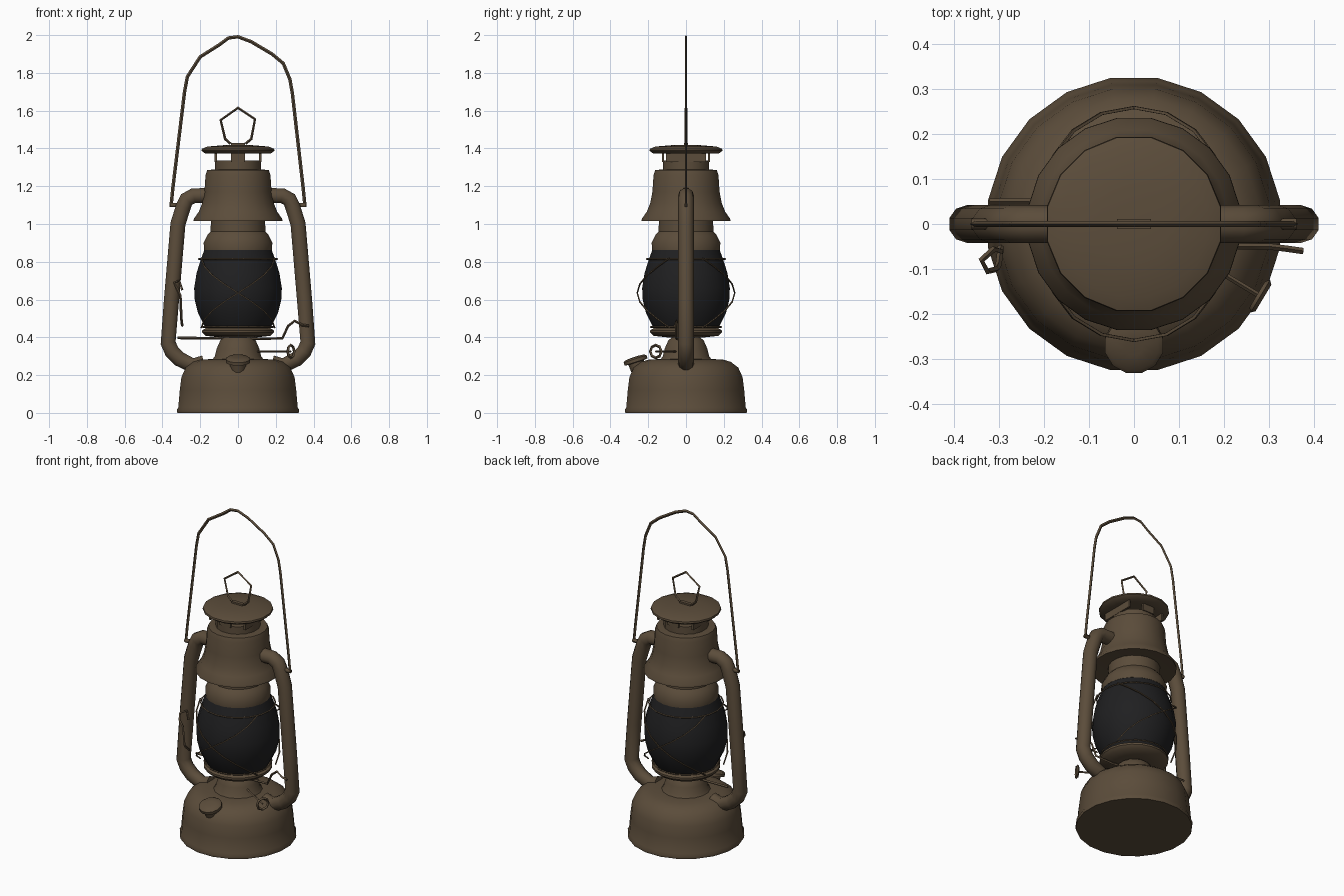
import bpy, bmesh, math
from mathutils import Vector, Matrix

cube = bpy.data.objects.get("Cube")
if cube:
    bpy.data.objects.remove(cube, do_unlink=True)


def material(name, rgb):
    m = bpy.data.materials.new(name)
    m.use_nodes = True
    m.diffuse_color = (*rgb, 1)
    m.node_tree.nodes["Principled BSDF"].inputs["Base Color"].default_value = (*rgb, 1)
    return m


BROWN = material("aged brown metal", (0.105, 0.073, 0.043))
DARK = material("smoky dark glass", (0.014, 0.014, 0.015))


def finish(ob, mat=BROWN, angle=40):
    bpy.context.scene.collection.objects.link(ob)
    ob.data.materials.clear()
    ob.data.materials.append(mat)
    bpy.ops.object.select_all(action='DESELECT')
    ob.select_set(True)
    bpy.context.view_layer.objects.active = ob
    bpy.ops.object.shade_smooth_by_angle(angle=math.radians(angle))
    return ob


def lathe(name, profile, sides=20, mat=BROWN, matrix=None):
    """Closed solid of revolution from (radius, height) pairs."""
    bm = bmesh.new()
    rings = []
    for r, z in profile:
        angles = [2 * math.pi * (i + 0.5) / sides for i in range(sides)]
        rings.append([bm.verts.new((r * math.cos(a), r * math.sin(a), z)) for a in angles])
    for a, b in zip(rings, rings[1:]):
        for i in range(sides):
            j = (i + 1) % sides
            bm.faces.new((a[i], a[j], b[j], b[i]))
    bm.faces.new(rings[0][::-1])
    bm.faces.new(rings[-1])
    bmesh.ops.recalc_face_normals(bm, faces=bm.faces)
    me = bpy.data.meshes.new(name)
    if matrix:
        bm.transform(matrix)
    bm.to_mesh(me)
    bm.free()
    return finish(bpy.data.objects.new(name, me), mat)


def tube(name, points, radius, sides=6, closed=False):
    """Round tube or wire along a path."""
    cu = bpy.data.curves.new(name, 'CURVE')
    cu.dimensions = '3D'
    cu.bevel_depth = radius
    cu.bevel_resolution = max(0, sides // 2 - 2)
    cu.use_fill_caps = True
    sp = cu.splines.new('POLY')
    sp.points.add(len(points) - 1)
    for p, co in zip(sp.points, points):
        p.co = (*co, 1)
    sp.use_cyclic_u = closed
    tmp = bpy.data.objects.new(name, cu)
    me = bpy.data.meshes.new_from_object(tmp)
    bpy.data.objects.remove(tmp)
    return finish(bpy.data.objects.new(name, me), angle=60)


def box(name, center, size):
    bm = bmesh.new()
    bmesh.ops.create_cube(bm, size=1, matrix=Matrix.Translation(center) @ Matrix.Diagonal((*size, 1)))
    me = bpy.data.meshes.new(name)
    bm.to_mesh(me)
    bm.free()
    return finish(bpy.data.objects.new(name, me))


# Fuel tank and burner
lathe("fuel_tank", [(.325, 0), (.328, .015), (.32, .03), (.312, .12), (.303, .19),
                    (.28, .24), (.24, .27), (.2, .282), (.14, .285)])
lathe("burner_cone", [(.14, .28), (.125, .3), (.115, .34), (.095, .385), (.075, .4), (.075, .42)], 16)
lathe("globe_seat", [(.1, .4), (.175, .408), (.192, .425), (.192, .437), (.17, .45)])

# Glass globe
lathe("glass_globe", [(.165, .435), (.185, .47), (.215, .53), (.232, .6), (.235, .66),
                      (.222, .74), (.2, .81), (.18, .865)], 20, DARK)

# Collar, chimney hood and vented cap
lathe("globe_collar", [(.17, .858), (.182, .862), (.184, .9), (.165, .94), (.147, .96), (.145, 1.03)])
lathe("chimney_hood", [(.14, 1.025), (.238, 1.015), (.237, 1.027), (.21, 1.065), (.192, 1.11),
                       (.18, 1.17), (.174, 1.26), (.165, 1.285), (.12, 1.29)])
lathe("chimney_neck", [(.125, 1.28), (.125, 1.335), (.1, 1.337)], 16)
for s, side in ((1, "left"), (-1, "right")):
    box(side + "_vent_wall", (s * .118, 0, 1.357), (.012, .21, .055))
for s, side in ((-1, "front"), (1, "back")):
    box(side + "_vent_post", (0, s * .122, 1.357), (.075, .012, .055))
lathe("chimney_cap", [(.125, 1.372), (.178, 1.374), (.197, 1.388), (.195, 1.398),
                      (.165, 1.41), (.08, 1.417), (.04, 1.419)], 16)
box("loop_mount", (0, 0, 1.42), (.075, .022, .018))
tube("cap_loop", [(-.04, 0, 1.425), (-.068, 0, 1.45), (-.092, 0, 1.55), (0, 0, 1.615),
                  (.09, 0, 1.555), (.07, 0, 1.45), (.04, 0, 1.425)], .007, 4)

# Side air tubes, mirrored
for s, side in ((1, "left"), (-1, "right")):
    path = [(.15, 1.15), (.235, 1.15), (.272, 1.13), (.29, 1.09), (.318, 1.0),
            (.352, .6), (.37, .37), (.35, .325), (.31, .285), (.24, .25), (.18, .265)]
    tube(side + "_air_tube", [(s * x, 0, z) for x, z in path], .042, 10)
    tube(side + "_handle_ear", [(s * .31, 0, 1.1), (s * .36, 0, 1.1)], .012, 6)

# Carrying handle
bail = [(-.355, 1.09), (-.345, 1.19), (-.283, 1.7), (-.268, 1.78), (-.2, 1.885), (-.1, 1.948),
        (-.05, 1.985), (0, 1.991), (.07, 1.965), (.18, 1.9), (.24, 1.85), (.275, 1.765),
        (.288, 1.69), (.345, 1.19), (.355, 1.09)]
handle = tube("carrying_handle", [(x, 0, z) for x, z in bail], .009, 4)
handle.scale.y = .7

# Crossed guard wires on front and back of the globe
for s, side in ((-1, "front"), (1, "back")):
    for d, way in ((1, "rising"), (-1, "falling")):
        pts = []
        for i in range(9):
            t = i / 4 - 1
            a = t * 1.15
            z = .635 + .185 * t
            r = .258 - .045 * t * t
            pts.append((d * r * math.sin(a), s * r * math.cos(a), z))
        tube(f"{side}_{way}_guard_wire", pts, .0045, 4)
for z, r in ((.815, .208), (.455, .188)):
    ring = [2 * math.pi * i / 20 for i in range(20)]
    tube("guard_ring", [(r * math.cos(a), r * math.sin(a), z) for a in ring], .0045, 4, True)

# Tilted filler cap
tilt = Matrix.Translation((0, -.262, .262)) @ Matrix.Rotation(math.radians(18), 4, 'X')
lathe("filler_cap", [(.04, -.06), (.045, .005), (.066, .008), (.066, .025),
                     (.055, .033), (.02, .036)], 12, matrix=tilt)

# Wick knob and its stem
stem = [Vector((.08, -.04, .325)), Vector((.28, -.16, .325))]
tube("wick_stem", stem, .006, 4)
out = (stem[1] - stem[0]).normalized()
turn = out.to_track_quat('Z', 'Y').to_matrix().to_4x4()
loop = [2 * math.pi * i / 8 for i in range(8)]
tube("wick_knob", [Matrix.Translation(stem[1]) @ turn @ Vector((.034 * math.cos(a), .034 * math.sin(a), 0))
                   for a in loop], .008, 4, True)

# Globe lifting lever and side hook
tube("lift_lever", [(-.32, .05, .397), (-.1, .05, .395), (.1, -.05, .392), (.235, -.05, .395),
                    (.265, -.05, .46), (.3, -.05, .487), (.34, -.055, .465), (.375, -.06, .46)], .007, 4)
tube("side_hook", [(-.295, -.05, .46), (-.3, -.09, .5), (-.305, -.1, .62), (-.325, -.105, .66),
                   (-.338, -.08, .69), (-.31, -.055, .7), (-.295, -.06, .65)], .007, 4)
